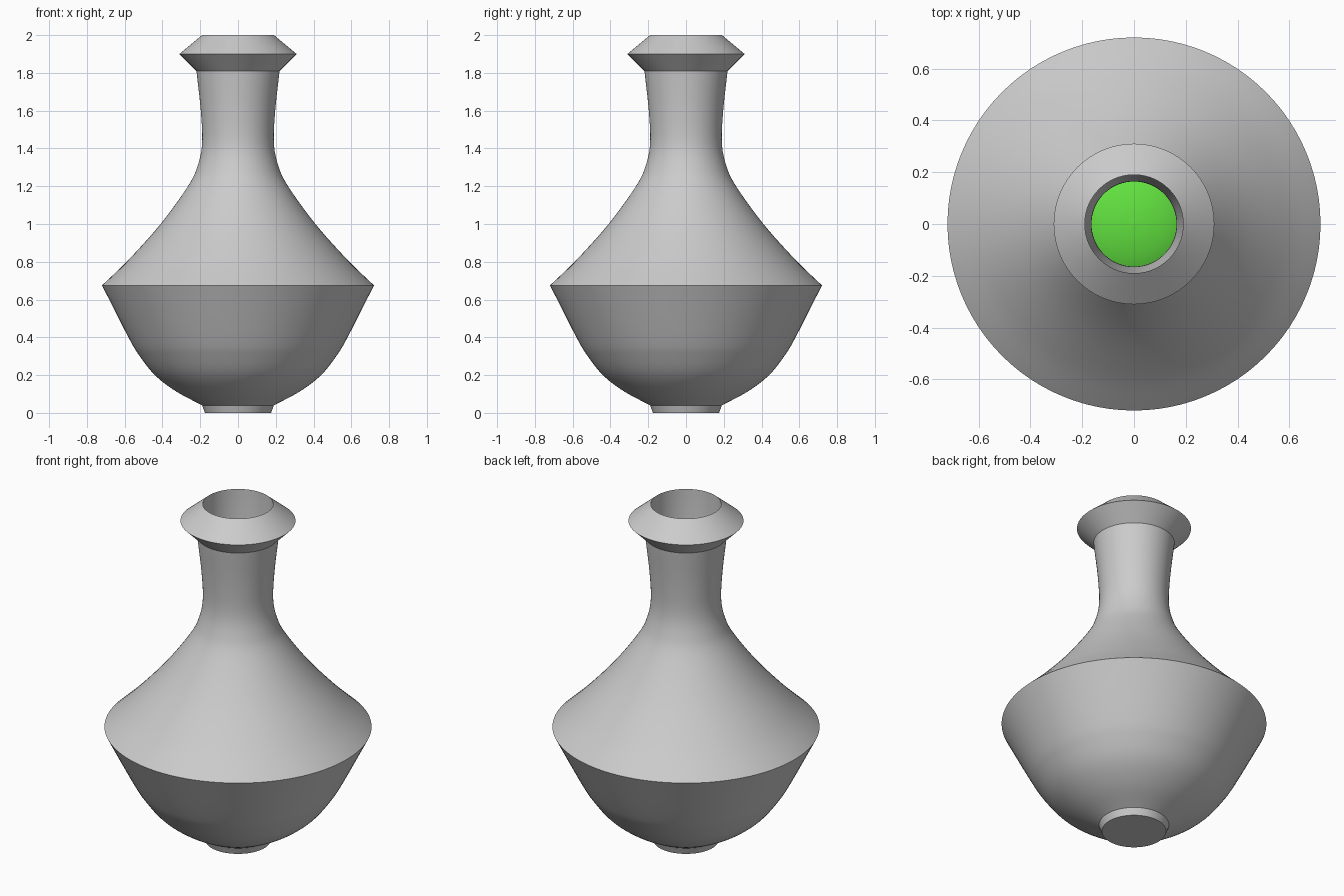
import bpy, bmesh, math

if "Cube" in bpy.data.objects:
    bpy.data.objects.remove(bpy.data.objects["Cube"])


def spline(pts, steps=6):
    """Catmull-Rom curve through (radius, z) points."""
    p = [tuple(2 * a - b for a, b in zip(pts[0], pts[1]))] + pts
    p.append(tuple(2 * a - b for a, b in zip(pts[-1], pts[-2])))
    out = []
    for i in range(1, len(p) - 2):
        for s in range(steps):
            t = s / steps
            out.append(tuple(
                0.5 * (2 * b + (c - a) * t + (2 * a - 5 * b + 4 * c - d) * t * t
                       + (3 * b - a - 3 * c + d) * t ** 3)
                for a, b, c, d in zip(*p[i - 1:i + 3])))
    return out + [pts[-1]]


def lathe(name, profile, angle, sides=96):
    """Spin a (radius, z) profile that starts and ends on the z axis."""
    bm = bmesh.new()
    rings = []
    for r, z in profile:
        n = 1 if r < 1e-5 else sides
        rings.append([bm.verts.new((r * math.cos(2 * math.pi * k / sides),
                                    r * math.sin(2 * math.pi * k / sides), z))
                      for k in range(n)])
    for a, b in zip(rings, rings[1:]):
        for k in range(sides):
            j = (k + 1) % sides
            quad = [a[k % len(a)], a[j % len(a)], b[j % len(b)], b[k % len(b)]]
            bm.faces.new(list(dict.fromkeys(quad)))
    bmesh.ops.recalc_face_normals(bm, faces=bm.faces)
    mesh = bpy.data.meshes.new(name)
    bm.to_mesh(mesh)
    bm.free()
    obj = bpy.data.objects.new(name, mesh)
    bpy.context.collection.objects.link(obj)
    bpy.ops.object.select_all(action='DESELECT')
    obj.select_set(True)
    bpy.context.view_layer.objects.active = obj
    bpy.ops.object.shade_smooth_by_angle(angle=math.radians(angle))
    return obj


# Flask: foot, bowl, shoulder with neck, rim, then the inner wall back down
bowl = spline([(0.19, 0.04), (0.33, 0.115), (0.44, 0.20), (0.52, 0.30),
               (0.58, 0.40), (0.72, 0.675)])
shoulder = spline([(0.72, 0.675), (0.58, 0.81), (0.41, 1.0), (0.265, 1.2),
                   (0.213, 1.31), (0.19, 1.43), (0.197, 1.6), (0.22, 1.81)])
inner_neck = spline([(0.19, 1.81), (0.17, 1.6), (0.165, 1.43), (0.187, 1.3),
                     (0.237, 1.2), (0.38, 1.0), (0.55, 0.80), (0.68, 0.675)])
inner_bowl = spline([(0.68, 0.675), (0.55, 0.41), (0.42, 0.23), (0.31, 0.14),
                     (0.18, 0.07)])
lathe("flask", [(0, 0), (0.175, 0)] + bowl + shoulder[1:]
      + [(0.31, 1.90), (0.19, 2.0)] + inner_neck + inner_bowl[1:] + [(0, 0.07)], 30)

# Liquid filling the belly, with a softly domed surface
body = spline([(0.18, 0.08), (0.31, 0.15), (0.41, 0.24), (0.54, 0.42), (0.665, 0.675)])
top = spline([(0.665, 0.675), (0.54, 0.79), (0.37, 0.985), (0.27, 1.07),
              (0.165, 1.13), (0.08, 1.155), (0, 1.163)])
liquid = lathe("liquid", [(0, 0.08)] + body + top[1:], 40)
green = bpy.data.materials.new("green_liquid")
green.diffuse_color = (0.12, 0.75, 0.05, 1)
green.use_nodes = True
green.node_tree.nodes["Principled BSDF"].inputs["Base Color"].default_value = green.diffuse_color
liquid.data.materials.append(green)
